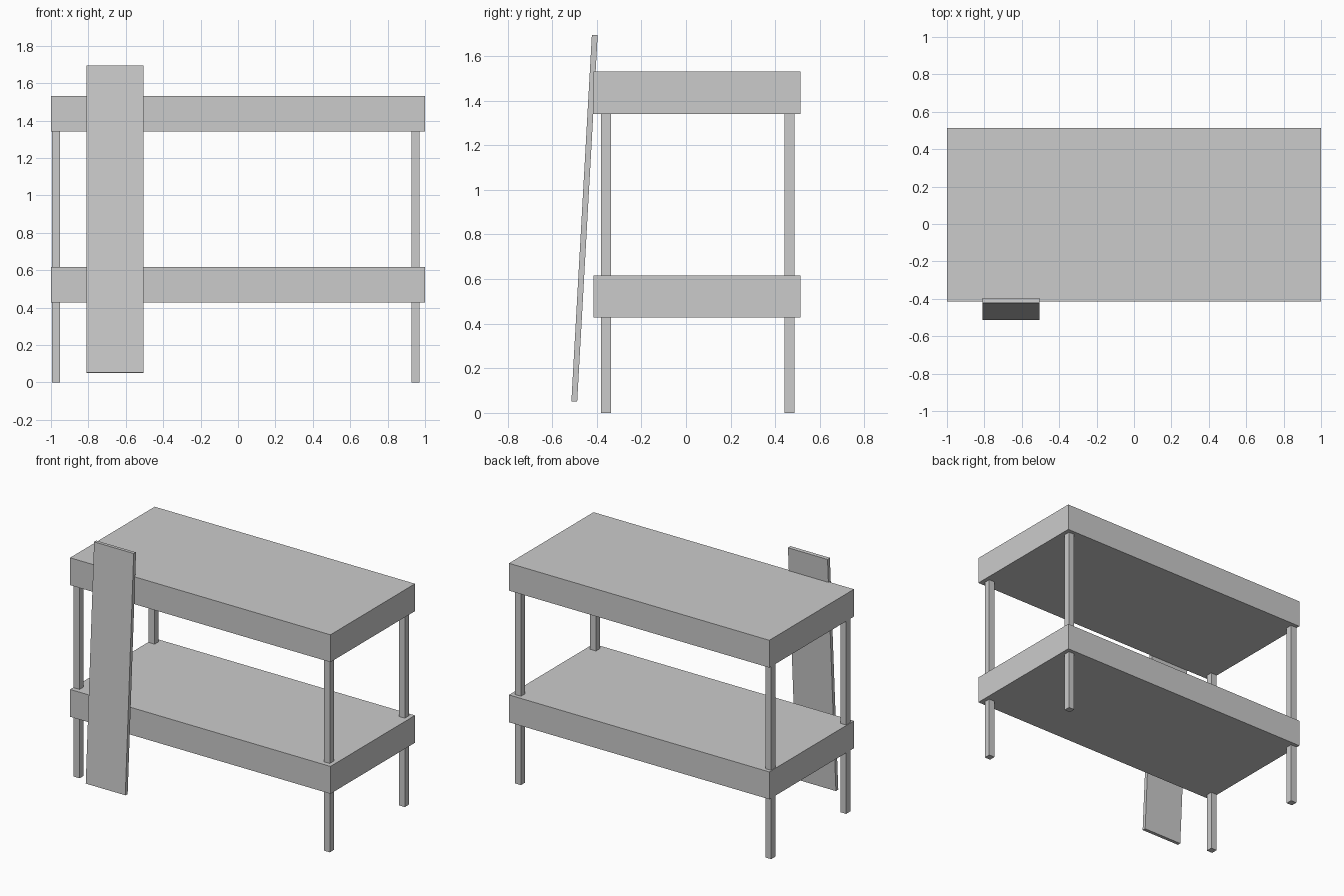
import bpy
import math

default = bpy.data.objects.get("Cube")
if default:
    bpy.data.objects.remove(default, do_unlink=True)

# Single flat colour
grey = bpy.data.materials.new("plain grey")
grey.use_nodes = True
colour = (0.6, 0.6, 0.6, 1)
grey.diffuse_color = colour
grey.node_tree.nodes["Principled BSDF"].inputs["Base Color"].default_value = colour


def box(name, centre, size, tilt=0):
    """Add a box of the given size, optionally tilted about x."""
    bpy.ops.mesh.primitive_cube_add(size=1, location=centre)
    obj = bpy.context.object
    obj.name = name
    obj.scale = size
    bpy.ops.object.transform_apply(location=False, rotation=False, scale=True)
    obj.rotation_euler.x = tilt
    obj.data.materials.append(grey)
    return obj


# Two bunk platforms
deck_y, deck_depth, deck_height = 0.05, 0.928, 0.19
for name, z in (("lower_bunk", 0.522), ("upper_bunk", 1.436)):
    box(name, (0, deck_y, z), (2, deck_depth, deck_height))

# Four square posts, running from the floor to the upper bunk
post_width, post_height = 0.045, 1.345
for side, x in (("right", -0.973), ("left", 0.949)):
    for end, y in (("front", -0.358), ("back", 0.465)):
        box(f"{end}_{side}_post", (x, y, post_height / 2),
            (post_width, post_width, post_height))

# Flat ladder board leaning against the front
box("ladder_board", (-0.658, -0.455, 0.873), (0.304, 0.026, 1.646),
    -math.radians(3.2))
